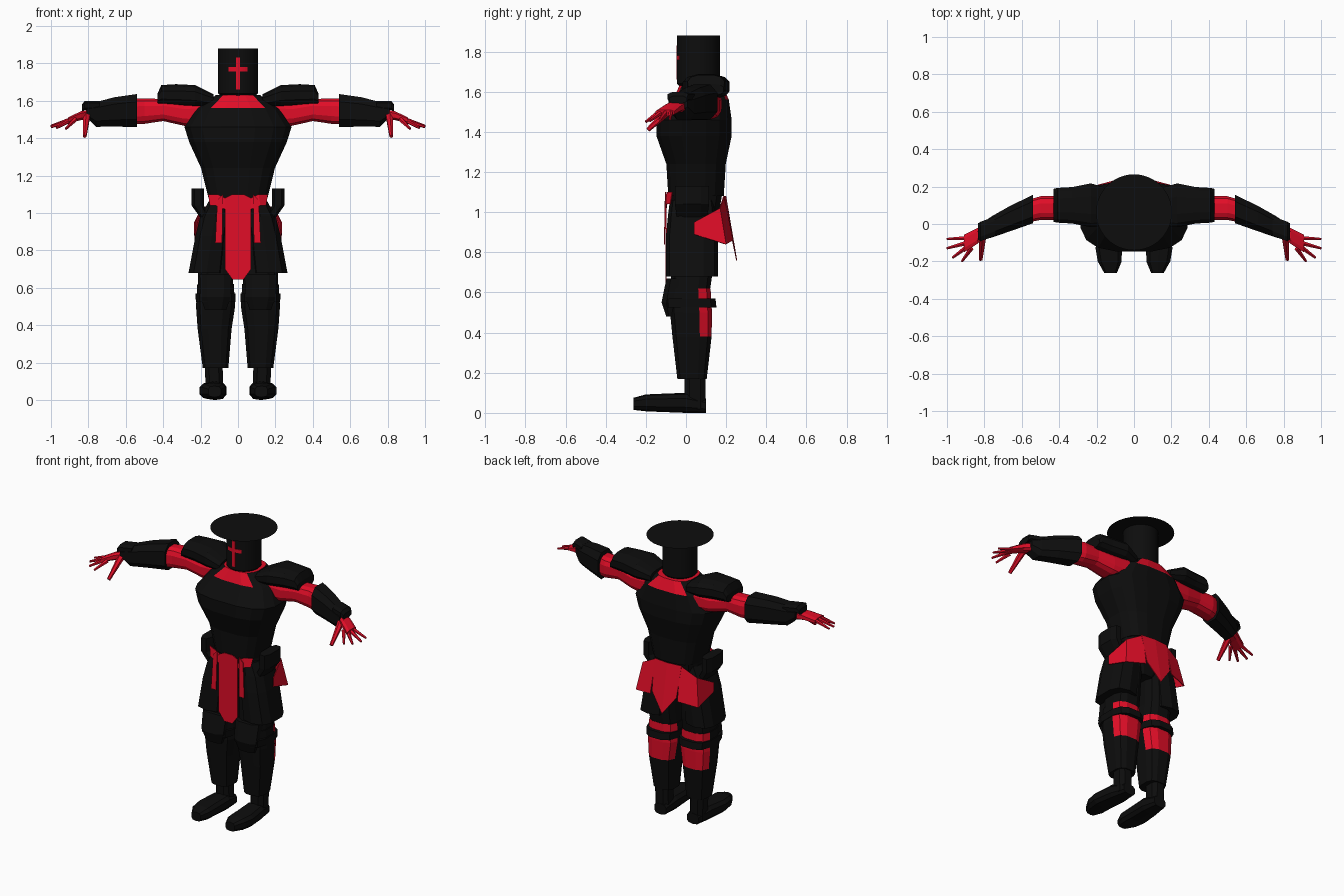
import bpy
import bmesh
from math import sin, cos, pi, copysign
from mathutils import Vector

default_cube = bpy.data.objects.get("Cube")
if default_cube:
    bpy.data.objects.remove(default_cube, do_unlink=True)


def make_material(name, colour):
    material = bpy.data.materials.new(name)
    material.use_nodes = True
    material.diffuse_color = colour
    material.node_tree.nodes["Principled BSDF"].inputs["Base Color"].default_value = colour
    return material


BLACK = make_material("armour black", (.004, .004, .004, 1))
RED = make_material("cloth red", (.75, .004, .02, 1))


def finish(name, bm, material, mirror=False, red_rule=None, smooth=False):
    """Turn a bmesh into an object, with optional mirroring and red faces."""
    bmesh.ops.recalc_face_normals(bm, faces=bm.faces)
    if red_rule:
        for face in bm.faces:
            face.material_index = int(red_rule(face.calc_center_median()))
    mesh = bpy.data.meshes.new(name)
    bm.to_mesh(mesh)
    bm.free()
    mesh.materials.append(material)
    if red_rule:
        mesh.materials.append(RED)
    obj = bpy.data.objects.new(name, mesh)
    bpy.context.collection.objects.link(obj)
    if smooth:
        bpy.ops.object.select_all(action="DESELECT")
        obj.select_set(True)
        bpy.context.view_layer.objects.active = obj
        bpy.ops.object.shade_smooth_by_angle()
    if mirror:
        obj.modifiers.new("Mirror", "MIRROR").use_mirror_merge = False
    return obj


def loft(name, axis, sections, material=BLACK, sides=12, power=.7, **options):
    """Skin rounded sections: position on axis, two centres, two radii."""
    bm = bmesh.new()
    rings = []
    for position, centre_a, centre_b, radius_a, radius_b in sections:
        ring = []
        for step in range(sides):
            angle = 2 * pi * (step + .5) / sides
            ca, sa = cos(angle), sin(angle)
            a = centre_a + radius_a * copysign(abs(ca) ** power, ca)
            b = centre_b + radius_b * copysign(abs(sa) ** power, sa)
            point = {"x": (position, a, b), "y": (a, position, b), "z": (a, b, position)}[axis]
            ring.append(bm.verts.new(point))
        rings.append(ring)
    for low, high in zip(rings, rings[1:]):
        for i in range(sides):
            j = (i + 1) % sides
            bm.faces.new((low[i], low[j], high[j], high[i]))
    bm.faces.new(rings[0])
    bm.faces.new(rings[-1])
    return finish(name, bm, material, **options)


def sheet(name, top, bottom, material=RED, mirror=False):
    """Thin strip of quads hanging between a top and a bottom row of points."""
    bm = bmesh.new()
    upper = [bm.verts.new(p) for p in top]
    lower = [bm.verts.new(p) for p in bottom]
    for i in range(len(top) - 1):
        bm.faces.new((upper[i], upper[i + 1], lower[i + 1], lower[i]))
    obj = finish(name, bm, material, mirror)
    obj.modifiers.new("Thickness", "SOLIDIFY").thickness = .005
    return obj


def digit(name, start, end, radius):
    """Tapered finger between two points."""
    start, end = Vector(start), Vector(end)
    direction = end - start
    bm = bmesh.new()
    bmesh.ops.create_cone(bm, cap_ends=True, segments=6, radius1=radius,
                          radius2=radius * .5, depth=direction.length)
    bm.transform(direction.to_track_quat("Z", "Y").to_matrix().to_4x4())
    bmesh.ops.translate(bm, verts=bm.verts, vec=(start + end) / 2)
    return finish(name, bm, RED, mirror=True)


# Helmet with a flat brim disc on top
HEAD_Y = .0625
loft("helmet", "z", [(1.6, 0, HEAD_Y, .07, .07), (1.64, 0, HEAD_Y, .107, .107),
                     (1.88, 0, HEAD_Y, .107, .107)], sides=32, power=1, smooth=True)
bm = bmesh.new()
bmesh.ops.create_circle(bm, cap_ends=True, segments=48, radius=.203)
bmesh.ops.translate(bm, verts=bm.verts, vec=(0, HEAD_Y, 1.881))
finish("helmet_disc", bm, BLACK)


# Cross bars that follow the curve of the helmet
def visor_bar(name, half_width, low, high):
    xs = [half_width * i / 4 for i in range(-4, 5)]
    rows = [[(x, HEAD_Y - (.110 ** 2 - x * x) ** .5, z) for x in xs] for z in (high, low)]
    sheet(name, *rows)


visor_bar("cross_upright", .011, 1.66, 1.83)
visor_bar("cross_bar", .05, 1.757, 1.78)

# Torso with an open red collar
loft("torso", "z", [(1.08, 0, .05, .16, .14), (1.24, 0, .05, .2, .15),
                    (1.38, 0, .04, .265, .19), (1.46, 0, .04, .29, .19),
                    (1.56, 0, .075, .22, .14), (1.63, 0, .075, .12, .11)],
     sides=16, red_rule=lambda c: c.z > 1.57 and abs(c.x) < .13)
loft("pelvis", "z", [(.86, 0, .04, .07, .09), (.95, 0, .04, .15, .12),
                     (1.1, 0, .05, .16, .135)])

# Shoulders and arms
loft("pauldron", "x", [(.13, .09, 1.6, .1, .035), (.23, .1, 1.625, .12, .06),
                       (.33, .1, 1.63, .1, .06), (.41, .1, 1.63, .095, .055),
                       (.43, .1, 1.61, .09, .03)], mirror=True)
loft("upper_arm", "x", [(.18, .1, 1.53, .08, .08), (.29, .095, 1.53, .075, .065),
                        (.4, .085, 1.55, .065, .06), (.5, .085, 1.545, .065, .07),
                        (.6, .06, 1.54, .06, .07)], RED, mirror=True)
loft("bracer", "x", [(.54, .08, 1.548, .08, .093), (.66, .03, 1.54, .072, .083),
                     (.76, -.015, 1.527, .06, .07), (.81, -.04, 1.54, .05, .03)],
     sides=8, mirror=True)
loft("wrist_cuff", "x", [(.74, -.01, 1.575, .055, .025), (.82, -.04, 1.575, .055, .025),
                         (.835, -.04, 1.56, .045, .02)], sides=8, mirror=True)

# Hands
loft("palm", "x", [(.77, -.02, 1.53, .035, .03), (.84, -.065, 1.52, .045, .025),
                   (.91, -.105, 1.495, .05, .016)], RED, sides=8, mirror=True)
digit("index_finger", (.87, -.13, 1.5), (.92, -.2, 1.45), .014)
digit("middle_finger", (.89, -.12, 1.5), (.97, -.18, 1.455), .014)
digit("ring_finger", (.89, -.1, 1.5), (1, -.13, 1.46), .014)
digit("little_finger", (.89, -.075, 1.5), (1, -.08, 1.465), .013)
digit("thumb", (.81, -.07, 1.52), (.82, -.19, 1.41), .022)

# Hip guards and flared skirt armour
loft("hip_guard", "z", [(.97, .17, .03, .03, .08), (1.04, .215, .03, .035, .09),
                        (1.13, .215, .03, .035, .09)], sides=8, mirror=True)
loft("skirt_armour", "z", [(.68, .168, .03, .1, .13), (.88, .14, .03, .09, .13),
                           (.98, .12, .03, .085, .12), (1.06, .1, .03, .06, .11)],
     sides=10, mirror=True)

# Cloth panels at the front
FRONT = -.103
sheet("front_tabard", [(-.07, FRONT, 1.08), (-.03, FRONT, 1.1), (.03, FRONT, 1.1), (.07, FRONT, 1.08)],
      [(-.07, FRONT, .7), (-.03, FRONT, .645), (.03, FRONT, .645), (.07, FRONT, .7)])
sheet("front_side_cloth", [(.08, -.1, 1.1), (.11, -.1, 1.07)],
      [(.085, -.105, .84), (.122, -.105, .84)], mirror=True)
sheet("front_hem", [(.07, -.095, 1.08), (.11, -.095, 1.1), (.16, -.07, 1.1)],
      [(.07, -.1, 1.02), (.12, -.1, 1.04), (.15, -.08, 1.04)], mirror=True)

# Cloth panels at the back
sheet("back_tabard", [(-.1, .19, 1.08), (0, .2, 1.08), (.1, .19, 1.08)],
      [(-.09, .23, .88), (0, .255, .76), (.09, .23, .88)])
sheet("back_side_cloth", [(.09, .19, 1.08), (.2, .17, 1.02), (.235, .04, .95)],
      [(.1, .235, .86), (.23, .2, .84), (.235, .04, .89)], mirror=True)

# Legs
loft("thigh", "z", [(.6, .12, .02, .095, .1), (.7, .12, .03, .095, .105),
                    (1, .1, .04, .08, .11)], mirror=True)
loft("lower_leg", "z", [(.17, .12, .03, .07, .075), (.38, .125, .03, .093, .1),
                        (.5, .12, .025, .107, .107), (.62, .12, .02, .1, .105)],
     mirror=True, red_rule=lambda c: c.z > .39 and c.y > .045)
loft("knee_strap", "z", [(.525, .12, .02, .108, .135), (.57, .12, .015, .11, .135)],
     mirror=True)
loft("knee_plate", "z", [(.48, .12, -.07, .06, .03), (.55, .12, -.07, .085, .055),
                         (.67, .12, -.05, .09, .05)], sides=8, mirror=True)

# Feet
loft("ankle", "z", [(.02, .125, .045, .05, .055), (.2, .13, .045, .05, .055)],
     sides=8, mirror=True)
loft("boot", "y", [(.1, .12, .035, .045, .035), (0, .125, .05, .065, .05),
                   (-.13, .135, .05, .073, .045), (-.2, .13, .05, .066, .042),
                   (-.262, .125, .045, .035, .03)], sides=10, mirror=True)
